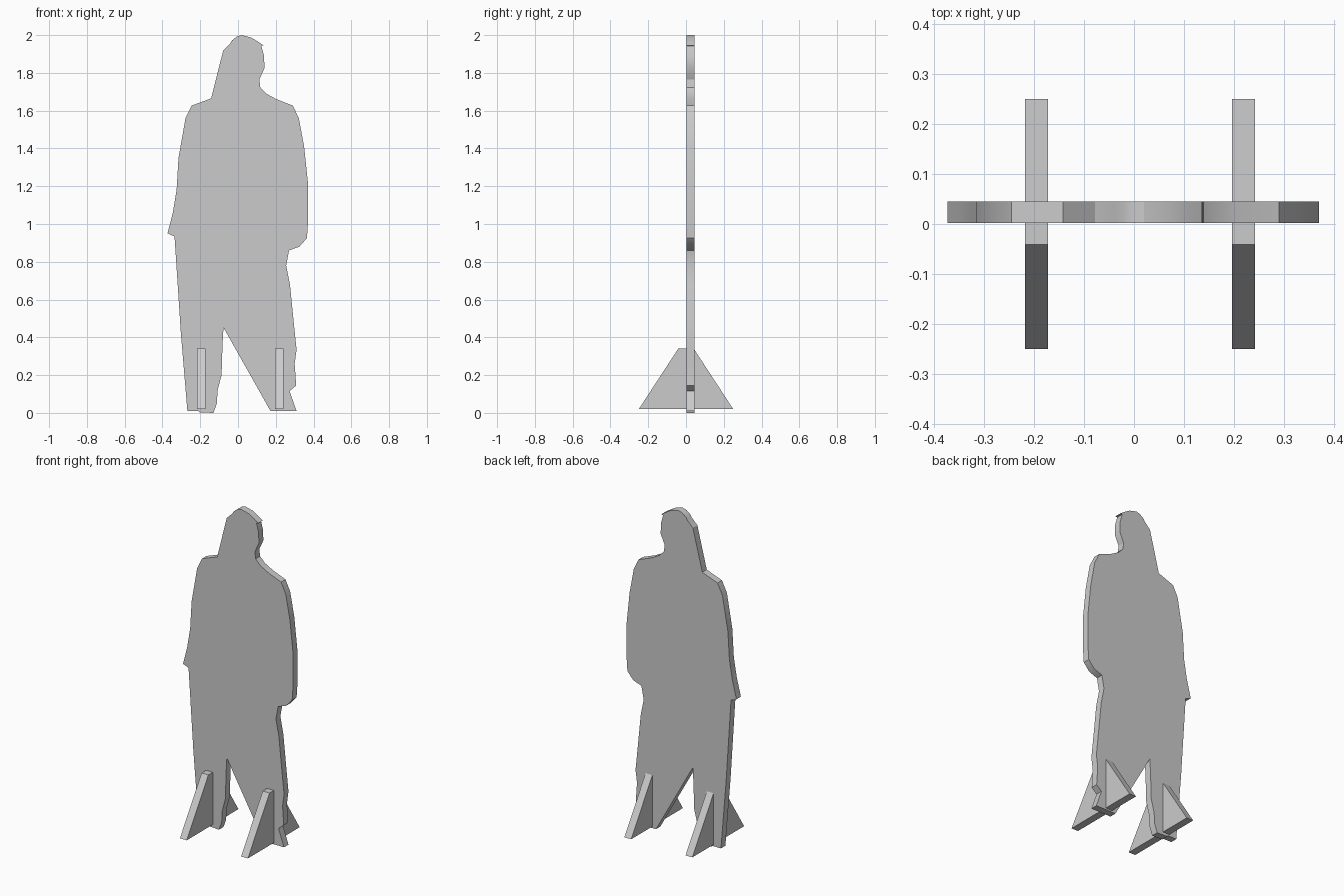
import bpy, bmesh
from mathutils import Vector

if "Cube" in bpy.data.objects:
    bpy.data.objects.remove(bpy.data.objects["Cube"])


def extruded(name, points, offset, smooth=False):
    """Prism made from a flat outline pushed along an offset."""
    bm = bmesh.new()
    face = bm.faces.new([bm.verts.new(p) for p in points])
    ext = bmesh.ops.extrude_face_region(bm, geom=[face], use_keep_orig=True)
    verts = [v for v in ext["geom"] if isinstance(v, bmesh.types.BMVert)]
    bmesh.ops.translate(bm, verts=verts, vec=Vector(offset))
    bmesh.ops.recalc_face_normals(bm, faces=bm.faces)
    mesh = bpy.data.meshes.new(name)
    bm.to_mesh(mesh)
    bm.free()
    obj = bpy.data.objects.new(name, mesh)
    bpy.context.collection.objects.link(obj)
    if smooth:
        bpy.ops.object.select_all(action="DESELECT")
        bpy.context.view_layer.objects.active = obj
        obj.select_set(True)
        bpy.ops.object.shade_smooth_by_angle()
    return obj


# Standing figure outline (x, z), clockwise from the top of the head
head_right = [(0.02, 2.0), (0.07, 1.987), (0.11, 1.963), (0.136, 1.945),
              (0.123, 1.943), (0.138, 1.89), (0.14, 1.825), (0.113, 1.765),
              (0.118, 1.723), (0.15, 1.69), (0.205, 1.66)]
arm_right = [(0.29, 1.627), (0.322, 1.56), (0.35, 1.41), (0.37, 1.22),
             (0.37, 1.0), (0.365, 0.925), (0.325, 0.88), (0.27, 0.86)]
leg_right = [(0.255, 0.78), (0.275, 0.68), (0.295, 0.48), (0.31, 0.335),
             (0.30, 0.26), (0.308, 0.145), (0.273, 0.115), (0.31, 0.01),
             (0.172, 0.01)]
leg_left = [(-0.077, 0.452), (-0.082, 0.36), (-0.087, 0.2), (-0.108, 0.12),
            (-0.112, 0.05), (-0.13, 0.0), (-0.203, 0.003), (-0.21, 0.01),
            (-0.268, 0.01), (-0.303, 0.43), (-0.336, 0.934)]
arm_left = [(-0.373, 0.95), (-0.345, 1.06), (-0.325, 1.18), (-0.315, 1.35),
            (-0.278, 1.56), (-0.245, 1.627)]
head_left = [(-0.142, 1.665), (-0.078, 1.92), (-0.04, 1.957), (-0.032, 1.972),
             (-0.005, 1.993)]
outline = head_right + arm_right + leg_right + leg_left + arm_left + head_left
extruded("figure_board", [(x, 0.002, z) for x, z in outline],
         (0, 0.043, 0), smooth=True)

# Two trapezoid feet crossing the board
foot = [(-0.25, 0.02), (0.25, 0.02), (0.041, 0.34), (-0.041, 0.34)]
for side, x in (("left", -0.218), ("right", 0.196)):
    extruded(f"{side}_support", [(x, y, z) for y, z in foot], (0.046, 0, 0))
